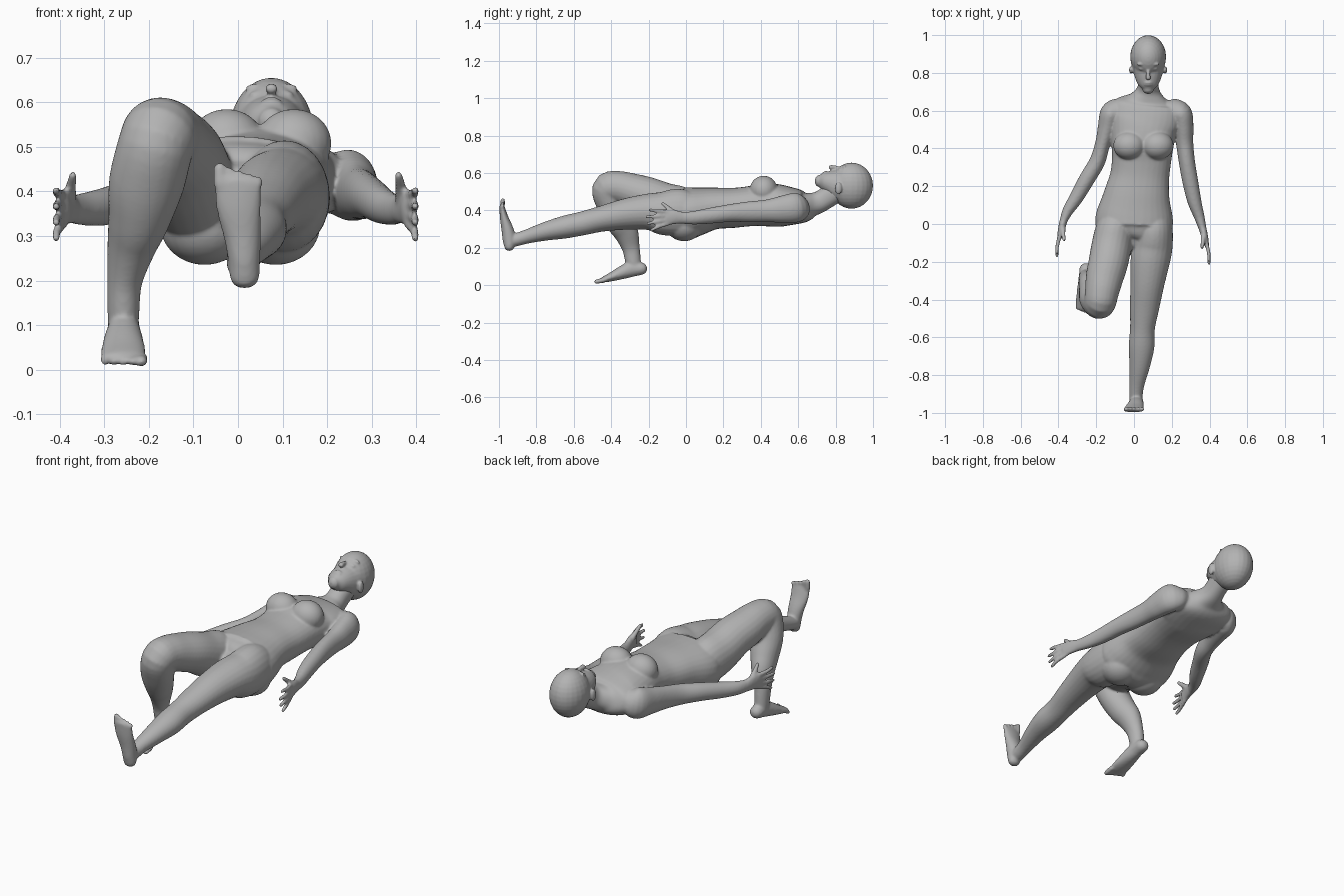
import bpy, bmesh, math
from mathutils import Vector, Matrix

skin = bpy.data.materials.new("grey")
skin.diffuse_color = (0.45, 0.45, 0.45, 1)


def spline(rows, steps=5):
    """Smooth curve through rows of (x, y, z, half width, half depth)."""
    pts = [rows[0]] + list(rows) + [rows[-1]]
    out = []
    for i in range(1, len(pts) - 2):
        for k in range(steps):
            t = k / steps
            out.append([0.5 * (2 * b + (c - a) * t + (2 * a - 5 * b + 4 * c - d) * t * t
                               + (3 * b - a - 3 * c + d) * t ** 3)
                        for a, b, c, d in zip(*pts[i - 1:i + 3])])
    return out + [list(rows[-1])]


def loft(bm, rows, n=24, power=2.0):
    """Closed tube with rounded ends and elliptical sections across its path."""
    path = spline(rows)
    pos = [Vector(p[:3]) for p in path]
    rings = []
    last = len(path) - 1
    for i, p in enumerate(path):
        t = (pos[min(i + 1, last)] - pos[max(i - 1, 0)]).normalized()
        side = Vector((1, 0, 0))
        side = (side - t * side.dot(t)).normalized()
        other = t.cross(side)
        ring = [(pos[i], 1.0)]
        r = min(p[3], p[4])
        if i == 0:
            ring = [(pos[0] - t * r * 0.8, 0.35), (pos[0] - t * r * 0.5, 0.8)] + ring
        if i == last:
            ring += [(pos[i] + t * r * 0.5, 0.8), (pos[i] + t * r * 0.8, 0.35)]
        for c, s in ring:
            vs = []
            for k in range(n):
                a = 2 * math.pi * k / n
                u, v = math.cos(a), math.sin(a)
                u = math.copysign(abs(u) ** (2 / power), u)
                v = math.copysign(abs(v) ** (2 / power), v)
                vs.append(bm.verts.new(c + side * (u * p[3] * s) + other * (v * p[4] * s)))
            rings.append(vs)
    for a, b in zip(rings, rings[1:]):
        for k in range(n):
            bm.faces.new((a[k], a[(k + 1) % n], b[(k + 1) % n], b[k]))
    bm.faces.new(rings[0][::-1])
    bm.faces.new(rings[-1])


def blob(bm, c, r):
    """Ellipsoid."""
    bmesh.ops.create_uvsphere(bm, u_segments=24, v_segments=16, radius=1,
                              matrix=Matrix.Translation(c) @ Matrix.Diagonal((*r, 1)))


def finish(bm, name, voxel, smooth):
    """Blend the overlapping forms into one smooth skin."""
    bmesh.ops.recalc_face_normals(bm, faces=bm.faces)
    me = bpy.data.meshes.new(name)
    bm.to_mesh(me)
    bm.free()
    me.materials.append(skin)
    ob = bpy.data.objects.new(name, me)
    bpy.context.collection.objects.link(ob)
    m = ob.modifiers.new("blend", 'REMESH')
    m.mode = 'VOXEL'
    m.voxel_size = voxel
    m.use_smooth_shade = True
    s = ob.modifiers.new("soften", 'SMOOTH')
    s.factor = 0.5
    s.iterations = smooth


body = bmesh.new()

# neck and trunk
loft(body, [(.08, .80, .50, .055, .06), (.075, .72, .448, .057, .058),
            (.07, .67, .43, .10, .065), (.065, .63, .42, .18, .085),
            (.06, .56, .422, .19, .102), (.05, .50, .425, .175, .113),
            (.045, .42, .43, .165, .115), (.04, .34, .422, .157, .107),
            (.03, .25, .413, .157, .107), (.015, .15, .41, .175, .112),
            (.005, .06, .395, .20, .13), (0, 0, .385, .205, .14),
            (0, -.05, .39, .18, .115), (-.005, -.075, .39, .10, .08)], 32, 2.2)

# breasts and buttocks
for s in (-1, 1):
    blob(body, (.05 + s * .075, .415, .508), (.085, .075, .077))
    blob(body, (.005 + s * .08, -.01, .325), (.10, .10, .09))

# straight leg
loft(body, [(.10, .05, .39, .09, .10), (.105, -.03, .39, .10, .125),
            (.098, -.12, .385, .106, .118), (.085, -.2, .392, .104, .098),
            (.07, -.32, .38, .09, .084), (.055, -.45, .355, .077, .069),
            (.045, -.55, .331, .066, .064), (.04, -.65, .31, .068, .061),
            (.03, -.75, .288, .055, .05), (.015, -.85, .26, .040, .038),
            (.01, -.91, .242, .036, .035), (.01, -.94, .235, .034, .033)])

# straight leg foot, toes pointing up
loft(body, [(.015, -.945, .205, .033, .027), (.014, -.945, .245, .036, .036),
            (.010, -.955, .30, .042, .032), (.002, -.972, .36, .050, .023),
            (0, -.982, .41, .054, .015), (0, -.985, .425, .051, .012)])

# bent leg
loft(body, [(-.09, .04, .39, .09, .10), (-.105, -.04, .41, .102, .12),
            (-.12, -.12, .438, .106, .112), (-.135, -.2, .475, .105, .102),
            (-.155, -.28, .50, .10, .096), (-.17, -.36, .522, .09, .088),
            (-.182, -.415, .51, .085, .088), (-.205, -.395, .42, .085, .078),
            (-.222, -.355, .34, .070, .074), (-.238, -.32, .28, .056, .066),
            (-.254, -.295, .20, .040, .048), (-.257, -.283, .13, .036, .042),
            (-.257, -.275, .09, .034, .036)])

# bent leg foot, flat on the floor
loft(body, [(-.255, -.235, .088, .034, .033), (-.256, -.29, .086, .037, .042),
            (-.257, -.34, .068, .044, .036), (-.257, -.40, .044, .05, .024),
            (-.257, -.44, .030, .050, .016), (-.257, -.45, .027, .048, .013)])

# toes, largest on the inner side
for i in range(5):
    r = .014 if i == 0 else .0105
    x = -.041 + i * .0215
    loft(body, [(x, -.982, .415, r, r), (x, -.979, .455 - .007 * i, r, r * .9)], 12)
    x = -.217 - i * .0205
    loft(body, [(x, -.435, .028, r, r), (x, -.482 + .009 * i, .018, r, r * .9)], 12)

# arms
loft(body, [(-.09, .60, .42, .06, .07), (-.122, .585, .415, .058, .08),
            (-.142, .51, .405, .05, .07), (-.167, .42, .395, .040, .06),
            (-.195, .33, .385, .042, .054), (-.248, .24, .378, .042, .047),
            (-.305, .14, .365, .037, .042), (-.35, .07, .36, .029, .036),
            (-.372, .02, .36, .021, .032)])
loft(body, [(.20, .60, .42, .06, .07), (.247, .585, .415, .060, .08),
            (.262, .51, .405, .053, .072), (.268, .43, .397, .046, .06),
            (.28, .33, .392, .043, .055), (.297, .23, .385, .042, .047),
            (.32, .12, .37, .037, .042), (.345, .04, .36, .028, .036),
            (.362, -.02, .36, .021, .032)])

# hands with spread fingers, thumbs up
for s, wx, wy in ((-1, .372, .02), (1, .362, -.02)):
    loft(body, [(s * wx, wy, .36, .021, .032), (s * (wx + .012), wy - .045, .364, .018, .039),
                (s * (wx + .02), wy - .085, .36, .015, .042)])
    for i in range(4):
        z0, z1 = .392 - .021 * i, .402 - .036 * i
        reach = (.175, .19, .185, .165)[i]
        loft(body, [(s * (wx + .019), wy - .075, z0, .011, .012),
                    (s * (wx + .033), wy - .13, (z0 + z1) / 2, .0105, .011),
                    (s * (wx + .036), wy - reach, z1, .009, .009)], 12)
    loft(body, [(s * (wx + .004), wy - .03, .375, .014, .016),
                (s * (wx + .002), wy - .075, .412, .012, .013),
                (s * (wx - .002), wy - .105, .437, .010, .010)], 12)

finish(body, "body", .006, 8)

# head: skull and jaw
head = bmesh.new()
blob(head, (.075, .885, .532), (.095, .115, .123))
loft(head, [(.075, .715, .557, .032, .034), (.075, .735, .555, .052, .049),
            (.075, .77, .548, .068, .068), (.075, .815, .536, .081, .093),
            (.075, .87, .532, .09, .112)])

# nose and lips
loft(head, [(.075, .83, .618, .009, .012), (.075, .795, .629, .010, .012),
            (.075, .772, .630, .015, .012)], 16)
for y, z in ((.748, .603), (.737, .598)):
    blob(head, (.075, y, z), (.022, .007, .009))

# brows, eyelids and ears
for s in (-1, 1):
    blob(head, (.075 + s * .034, .846, .631), (.026, .009, .011))
    blob(head, (.075 + s * .034, .822, .614), (.016, .009, .012))
    blob(head, (.075 + s * .090, .815, .518), (.011, .019, .033))

finish(head, "head", .005, 4)
